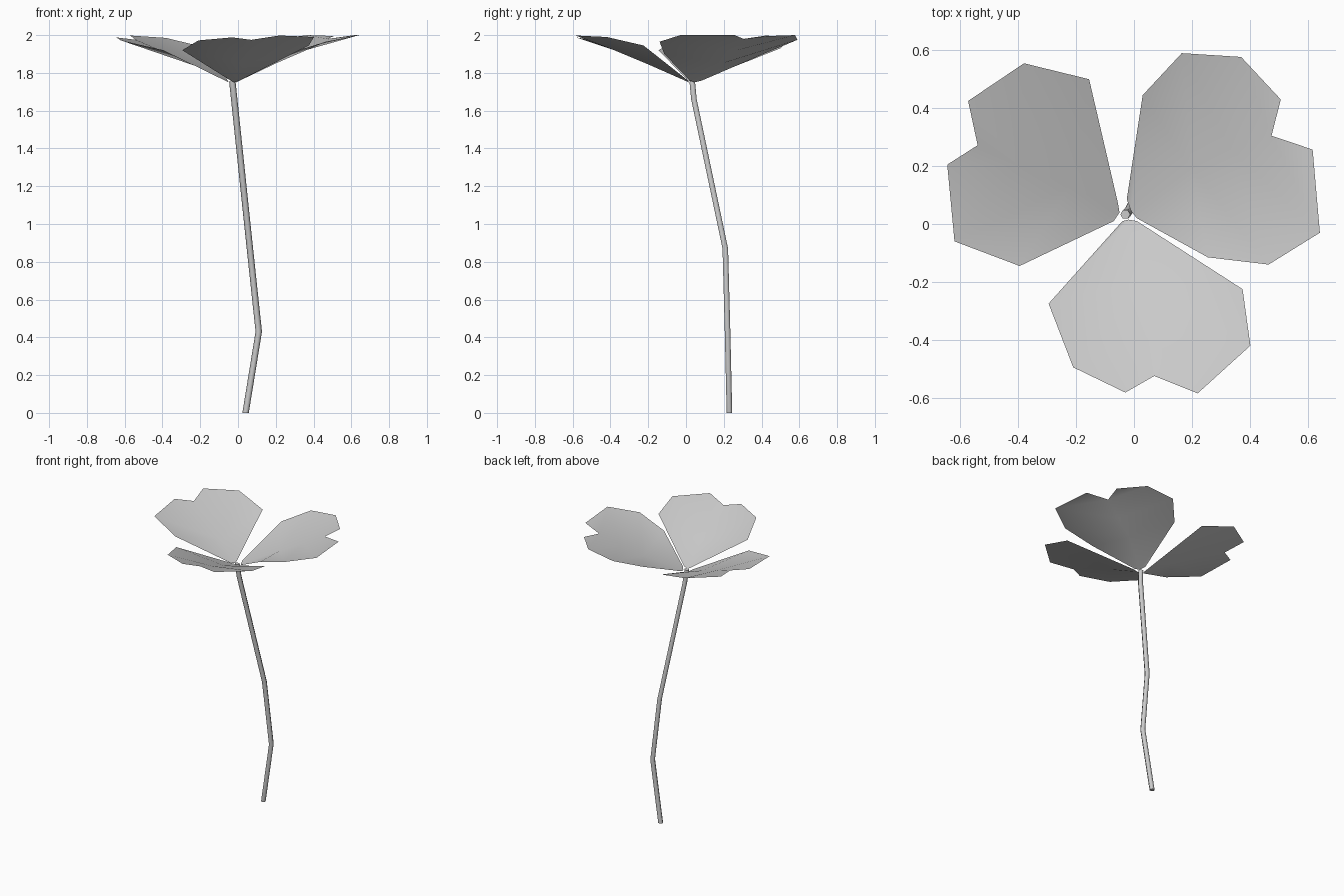
import bpy, bmesh, math

if "Cube" in bpy.data.objects:
    bpy.data.objects.remove(bpy.data.objects["Cube"])

grey = bpy.data.materials.new("light_grey")
grey.diffuse_color = (0.6, 0.6, 0.6, 1)
grey.use_nodes = True
grey.node_tree.nodes["Principled BSDF"].inputs["Base Color"].default_value = grey.diffuse_color


def finish(name, bm, smooth_angle):
    bmesh.ops.remove_doubles(bm, verts=bm.verts, dist=0.0005)
    mesh = bpy.data.meshes.new(name)
    bm.to_mesh(mesh)
    bm.free()
    mesh.materials.append(grey)
    ob = bpy.data.objects.new(name, mesh)
    bpy.context.collection.objects.link(ob)
    bpy.ops.object.select_all(action='DESELECT')
    ob.select_set(True)
    bpy.context.view_layer.objects.active = ob
    bpy.ops.object.shade_smooth_by_angle(angle=math.radians(smooth_angle))


def leaf(name, spine, side_a, side_b):
    """Thin heart-shaped sheet: both edges are stitched to a folded midrib."""
    bm = bmesh.new()
    s = [bm.verts.new(p) for p in spine]
    for side in (side_a, side_b):
        e = [bm.verts.new(p) for p in side]
        for i in range(len(e) - 1):
            a, b = s[min(i, 3)], s[min(i + 1, 3)]
            bm.faces.new([a, e[i + 1], e[i]])
            if a is not b:
                bm.faces.new([a, b, e[i + 1]])
        # close the lobe against the notch
    for f in bm.faces:
        f.normal_update()
        if f.normal.z < 0:
            f.normal_flip()
    finish(name, bm, 60)


# Three leaves, each edge listed from the stem outwards to the notch
leaf("front_leaf",
     [(-0.02, 0.015, 1.75), (0.03, -0.2, 1.845), (0.06, -0.38, 1.92), (0.07, -0.525, 1.975)],
     [(-0.04, 0.01, 1.76), (-0.295, -0.275, 1.92), (-0.21, -0.495, 1.972), (-0.03, -0.582, 1.988)],
     [(0.01, 0.01, 1.76), (0.375, -0.225, 1.945), (0.402, -0.42, 1.99), (0.22, -0.585, 1.998)])
leaf("right_leaf",
     [(-0.01, 0.045, 1.75), (0.2, 0.19, 1.85), (0.34, 0.25, 1.915), (0.475, 0.305, 1.98)],
     [(-0.025, 0.085, 1.76), (0.03, 0.445, 1.915), (0.165, 0.59, 1.975), (0.37, 0.577, 2.0),
      (0.507, 0.43, 1.995)],
     [(0.01, 0.02, 1.76), (0.255, -0.115, 1.90), (0.465, -0.14, 1.965), (0.642, -0.03, 2.0),
      (0.617, 0.257, 2.0)])
leaf("left_leaf",
     [(-0.05, 0.04, 1.75), (-0.22, 0.13, 1.835), (-0.4, 0.2, 1.915), (-0.54, 0.272, 1.975)],
     [(-0.055, 0.07, 1.76), (-0.155, 0.5, 1.93), (-0.38, 0.555, 1.985), (-0.573, 0.425, 1.998)],
     [(-0.07, 0.01, 1.76), (-0.395, -0.145, 1.92), (-0.62, -0.06, 1.972), (-0.645, 0.205, 1.988)])

# Bent six-sided stem
path = [(0.04, 0.23, 0), (0.11, 0.22, 0.43), (0.063, 0.208, 0.87),
        (-0.02, 0.042, 1.66), (-0.03, 0.033, 1.755)]
bm = bmesh.new()
rings = [[bm.verts.new((x + 0.017 * math.cos(k * math.pi / 3),
                        y + 0.017 * math.sin(k * math.pi / 3), z)) for k in range(6)]
         for x, y, z in path]
for lo, hi in zip(rings, rings[1:]):
    for k in range(6):
        j = (k + 1) % 6
        bm.faces.new([lo[k], lo[j], hi[j], hi[k]])
bm.faces.new(rings[0][::-1])
bm.faces.new(rings[-1])
finish("stem", bm, 65)
